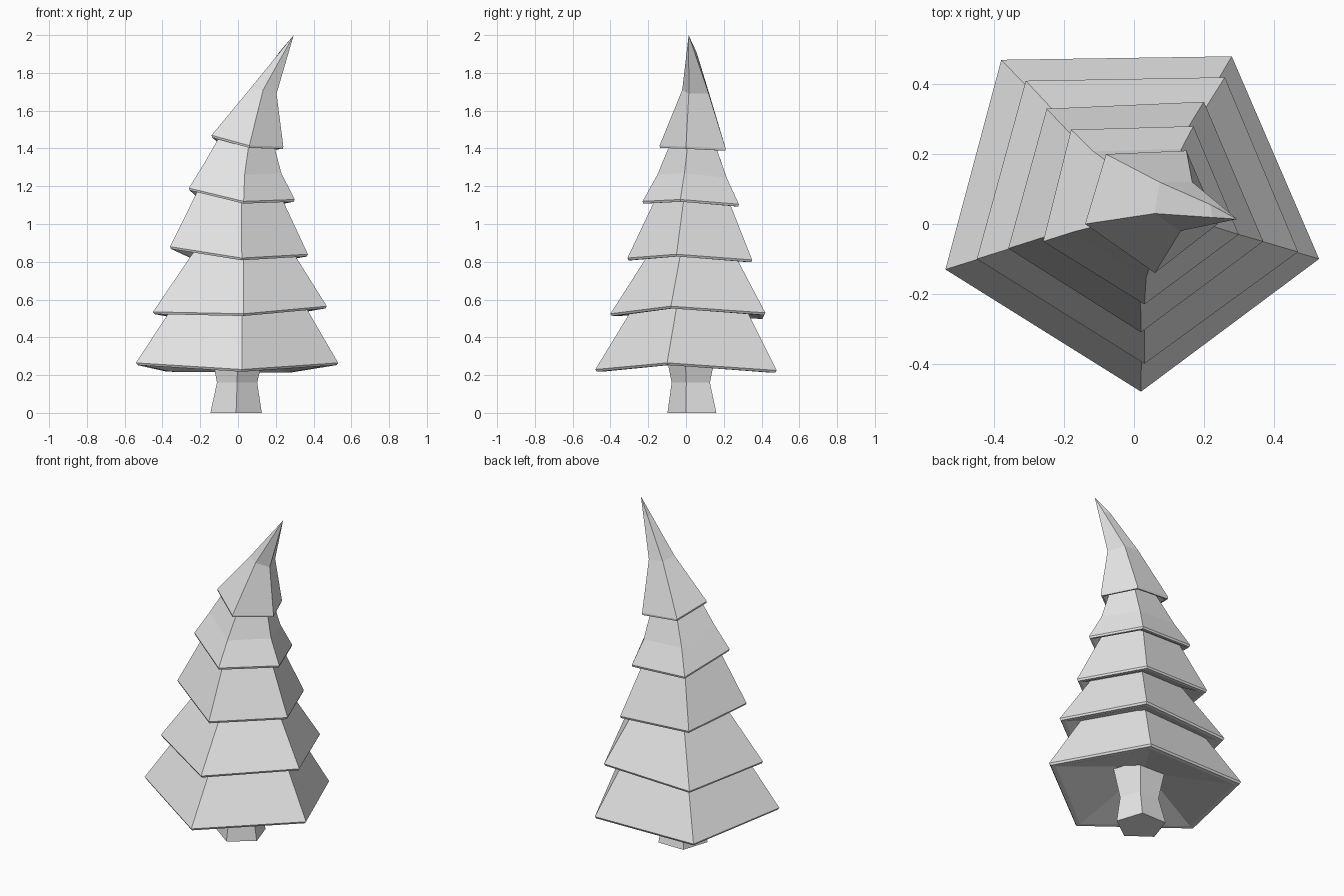
import bpy, bmesh, math
from mathutils import Vector

cube = bpy.data.objects.get("Cube")
if cube:
    bpy.data.objects.remove(cube, do_unlink=True)

# one plain grey for the whole tree
grey = bpy.data.materials.new("plain_grey")
grey.use_nodes = True
colour = (0.8, 0.8, 0.8, 1)
grey.diffuse_color = colour
grey.node_tree.nodes["Principled BSDF"].inputs["Base Color"].default_value = colour


def loft(name, rings):
    """Bridge equal-sided rings from first to last and cap both ends."""
    bm = bmesh.new()
    loops = [[bm.verts.new(p) for p in ring] for ring in rings]
    for low, high in zip(loops, loops[1:]):
        for i in range(len(low)):
            j = (i + 1) % len(low)
            bm.faces.new((low[i], low[j], high[j], high[i]))
    bm.faces.new(list(reversed(loops[0])))
    bm.faces.new(loops[-1])
    bmesh.ops.remove_doubles(bm, verts=bm.verts, dist=0.0005)
    bmesh.ops.recalc_face_normals(bm, faces=bm.faces)
    mesh = bpy.data.meshes.new(name)
    bm.to_mesh(mesh)
    bm.free()
    mesh.materials.append(grey)
    obj = bpy.data.objects.new(name, mesh)
    bpy.context.collection.objects.link(obj)
    return obj


def pentagon(x, y, z, radius):
    angles = [math.radians(72 * i - 90) for i in range(5)]
    return [Vector((x + radius * math.cos(a), y + radius * math.sin(a), z)) for a in angles]


def inset(ring, scale, rise, shift=0.0):
    """Shrink a ring about its middle, lift it and lean it sideways."""
    mid = sum(ring, Vector()) / len(ring)
    out = []
    for p in ring:
        q = mid + (p - mid) * scale
        out.append(Vector((q.x + shift, q.y, p.z + rise)))
    return out


def tier(name, skirt, upper):
    """Hollow underside, thin lip, then the sloping outer rings."""
    under = [inset(skirt, 0.25, 0.08), inset(skirt, 0.93, -0.012), inset(skirt, 0.985, -0.012)]
    return loft(name, under + [skirt] + upper)


def corners(*points):
    return [Vector(p) for p in points]


# trunk with a narrow waist
loft("trunk", [pentagon(-0.01, 0.045, 0, 0.143),
               pentagon(-0.005, 0.036, 0.16, 0.112),
               pentagon(0, 0.04, 0.33, 0.15)])

# skirt corners run front, right, back right, back left, left
bottom = corners((0.02, -0.48, 0.23), (0.53, -0.1, 0.265), (0.28, 0.48, 0.225),
                 (-0.38, 0.47, 0.23), (-0.54, -0.13, 0.265))
tier("bottom_tier", bottom, [inset(bottom, 0.55, 0.39, 0.02)])

second = corners((0.03, -0.4, 0.525), (0.47, -0.08, 0.565), (0.26, 0.42, 0.53),
                 (-0.31, 0.41, 0.51), (-0.45, -0.1, 0.535))
tier("second_tier", second, [inset(second, 0.46, 0.38, 0.015)])

third = corners((0.02, -0.31, 0.82), (0.37, -0.05, 0.84), (0.2, 0.35, 0.81),
                (-0.25, 0.33, 0.83), (-0.36, -0.07, 0.88))
tier("third_tier", third, [inset(third, 0.5, 0.38, 0.01)])

fourth = corners((0.03, -0.23, 1.12), (0.3, -0.03, 1.13), (0.17, 0.28, 1.105),
                 (-0.18, 0.27, 1.12), (-0.26, -0.05, 1.19))
tier("fourth_tier", fourth, [inset(fourth, 0.72, 0.14, 0.01),
                             inset(fourth, 0.45, 0.32, 0.04)])

# leaning crown
crown = corners((0.06, -0.14, 1.415), (0.24, 0, 1.41), (0.15, 0.21, 1.4),
                (-0.08, 0.2, 1.42), (-0.14, 0, 1.47))
neck = corners((0.133, -0.02, 1.71), (0.204, 0.015, 1.69), (0.167, 0.12, 1.69),
               (0.073, 0.12, 1.7), (0.059, 0.03, 1.71))
tip = Vector((0.295, 0.014, 2))
taper = [p.lerp(tip, 0.7) for p in neck]
taper[3] += Vector((-0.01, 0.01, 0))
spire = [tip + (p - tip) * 0.01 for p in neck]
spire[0] = tip
tier("crown_tier", crown, [neck, taper, spire])
